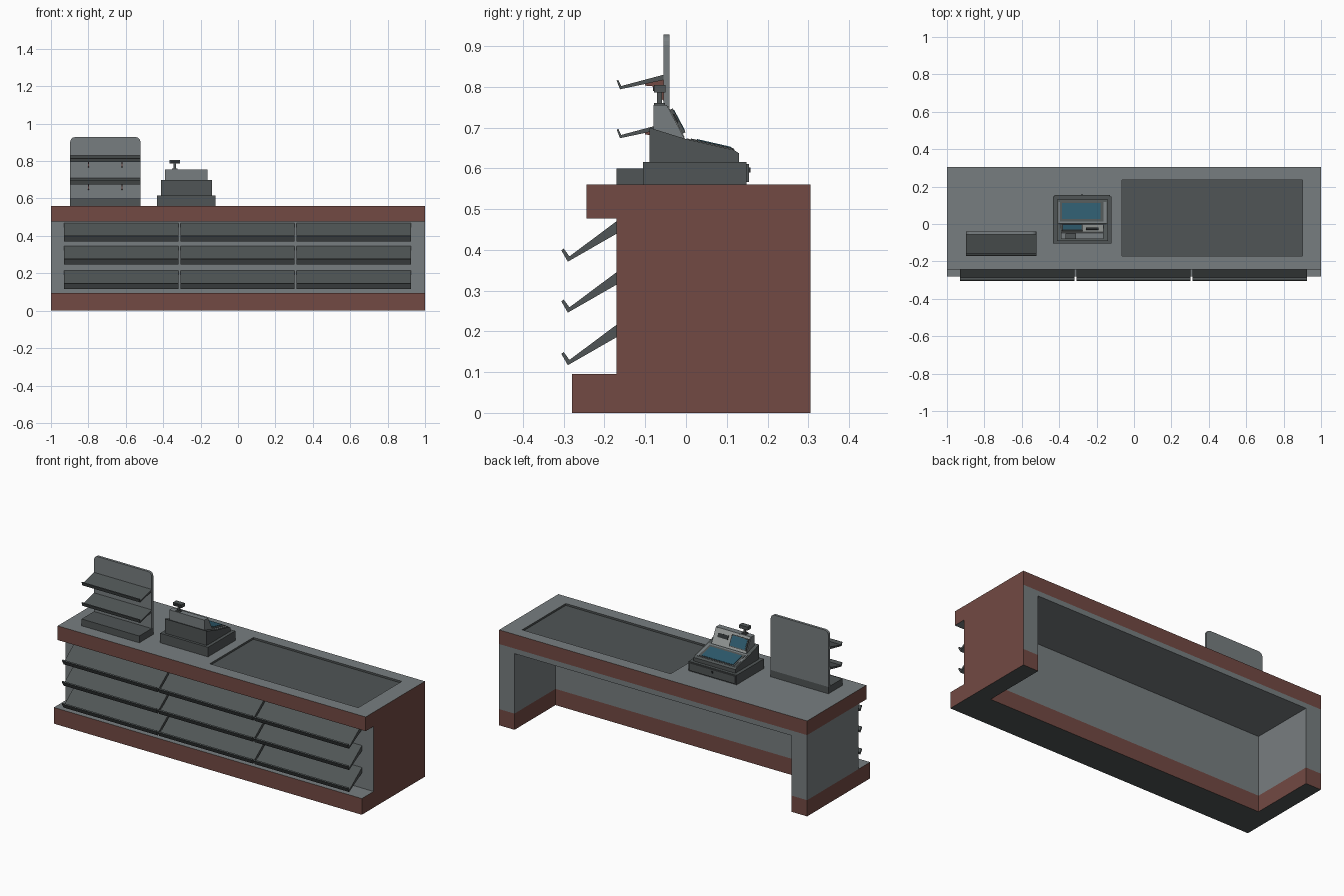
import bpy, bmesh, math
from mathutils import Vector

if "Cube" in bpy.data.objects:
    bpy.data.objects.remove(bpy.data.objects["Cube"])


def material(name, rgb):
    m = bpy.data.materials.new(name)
    m.diffuse_color = (*rgb, 1)
    m.use_nodes = True
    m.node_tree.nodes["Principled BSDF"].inputs["Base Color"].default_value = m.diffuse_color
    return m


GRAY = material("mid gray", (0.187, 0.208, 0.216))
DARK = material("dark gray", (0.08, 0.091, 0.092))
BRICK = material("brick red", (0.17, 0.068, 0.056))
BLUE = material("key blue", (0.027, 0.105, 0.155))
LIGHT = material("light gray", (0.30, 0.32, 0.31))
BLACK = material("near black", (0.025, 0.028, 0.03))


def prism(name, pts, x0, x1, mat):
    """Extrude a (y, z) profile along x."""
    bm = bmesh.new()
    face = bm.faces.new([bm.verts.new((x0, y, z)) for y, z in pts])
    ext = bmesh.ops.extrude_face_region(bm, geom=[face])
    verts = [v for v in ext["geom"] if isinstance(v, bmesh.types.BMVert)]
    bmesh.ops.translate(bm, verts=verts, vec=(x1 - x0, 0, 0))
    bmesh.ops.recalc_face_normals(bm, faces=bm.faces)
    me = bpy.data.meshes.new(name)
    bm.to_mesh(me)
    bm.free()
    me.materials.append(mat)
    ob = bpy.data.objects.new(name, me)
    bpy.context.collection.objects.link(ob)
    return ob


def box(name, x0, x1, y0, y1, z0, z1, mat):
    return prism(name, [(y0, z0), (y1, z0), (y1, z1), (y0, z1)], x0, x1, mat)


def plate(name, a, b, t0, t1, h, x0, x1, mat):
    """Thin plate lying on the slope a-b, between fractions t0 and t1."""
    a, b = Vector(a), Vector(b)
    d = (b - a).normalized()
    n = Vector((d.y, -d.x)) * h
    if n.y < 0:
        n = -n
    p, q = a.lerp(b, t0), a.lerp(b, t1)
    return prism(name, [p - n * 0.2, q - n * 0.2, q + n, p + n], x0, x1, mat)


# Counter: C-shaped profile with kneehole and belt recess cut out
counter = prism("counter", [(-.28, 0), (.305, 0), (.305, .56), (-.244, .56), (-.244, .477),
                            (-.171, .477), (-.171, .095), (-.28, .095)], -1, 1, GRAY)
BX0, BX1, BY0, BY1 = -.064, .90, -.17, .234
cutters = [box("kneehole_cutter", -.9, .9, -.075, .5, -.2, .447, GRAY),
           box("belt_cutter", BX0, BX1, BY0, BY1, .549, .7, GRAY)]
bpy.context.view_layer.objects.active = counter
for c in cutters:
    c.hide_render = True
    mod = counter.modifiers.new("cut", 'BOOLEAN')
    mod.operation, mod.solver, mod.object = 'DIFFERENCE', 'EXACT', c
    bpy.ops.object.modifier_apply(modifier=mod.name)
for c in cutters:
    bpy.data.objects.remove(c)

# Counter colours: brick bands and right end, dark belt and underside
me = counter.data
me.materials.clear()
for m in (GRAY, BRICK, DARK):
    me.materials.append(m)
bm = bmesh.new()
bm.from_mesh(me)
for z in (.095, .477):
    bmesh.ops.bisect_plane(bm, geom=bm.verts[:] + bm.edges[:] + bm.faces[:],
                           plane_co=(0, 0, z), plane_no=(0, 0, 1))
bm.normal_update()
for f in bm.faces:
    c, n = f.calc_center_median(), f.normal
    f.material_index = 0
    if abs(n.z) < .5:
        if .54 < c.z < .559:
            f.material_index = 2
        elif c.z < .095 or c.z > .477 or (n.x > .9 and c.x > .95):
            f.material_index = 1
    elif c.z < .01 or abs(c.z - .549) < .002:
        f.material_index = 2
bm.to_mesh(me)
bm.free()

# Front shelves: three rows in three columns
shelf = [(-.168, .472), (-.286, .384), (-.300, .403), (-.306, .399), (-.290, .371), (-.168, .441)]
for r, dz in enumerate((0, -.125, -.254)):
    for k, (x0, x1) in enumerate(((-.93, -.318), (-.308, .303), (.313, .925))):
        prism(f"front_shelf_{r}_{k}", [(y, z + dz) for y, z in shelf], x0, x1, DARK)

# Tabletop display rack: base, rounded back panel, two tilted shelves
RX0, RX1 = -.897, -.522
box("rack_base", RX0, RX1, -.17, -.04, .56, .6, DARK)
panel = box("rack_back_panel", RX0, RX1, -.055, -.04, .6, .928, GRAY)
bm = bmesh.new()
bm.from_mesh(panel.data)
corners = [e for e in bm.edges if all(v.co.z > .9 for v in e.verts)
           and abs(e.verts[0].co.x - e.verts[1].co.x) < .001]
bmesh.ops.bevel(bm, geom=corners, offset=.025, segments=4, profile=.5, affect='EDGES')
bm.to_mesh(panel.data)
bm.free()
rack = [(-.054, .830), (-.159, .802), (-.166, .817), (-.170, .815), (-.162, .794), (-.054, .817)]
for r, dz in enumerate((0, -.12)):
    prism(f"rack_shelf_{r}", [(y, z + dz) for y, z in rack], RX0, RX1, DARK)
    for s, x in enumerate((-.80, -.62)):
        prism(f"rack_bracket_{r}_{s}", [(y, z + dz) for y, z in (
            (-.054, .765), (-.054, .818), (-.10, .808), (-.10, .803), (-.066, .80), (-.060, .77))],
            x - .003, x + .003, BRICK)

# Cash register: drawer base and sloped body, facing the back
box("register_drawer", -.432, -.121, -.105, .148, .56, .616, DARK)
box("drawer_front", -.425, -.129, .148, .154, .566, .611, DARK)
box("drawer_lock", -.284, -.272, .154, .158, .59, .602, BLACK)
prism("register_body", [(-.09, .616), (.13, .616), (.13, .637), (.118, .645), (0, .672), (-.09, .70)],
      -.412, -.140, DARK)
KA, KB = (.118, .645), (0, .672)
plate("key_panel", KA, KB, .0, .99, .002, -.404, -.148, GRAY)
plate("keyboard_tray", KA, KB, .02, .90, .004, -.396, -.163, DARK)
plate("keyboard", KA, KB, .06, .78, .006, -.384, -.178, BLUE)

# Register head with screen, printer slot and key lock
prism("register_head", [(-.08, .69), (-.08, .755), (-.047, .755), (-.002, .67)], -.39, -.162, GRAY)
SA, SB = (-.002, .67), (-.047, .755)
plate("head_face", SA, SB, .06, .97, .002, -.386, -.166, LIGHT)
plate("screen_frame", SA, SB, .17, .86, .009, -.386, -.276, DARK)
plate("screen", SA, SB, .22, .81, .0105, -.380, -.282, BLUE)
plate("printer_slot", SA, SB, .48, .72, .006, -.256, -.19, BLACK)

# Customer display on a short pole
box("display_foot", -.352, -.324, -.078, -.052, .755, .76, DARK)
box("display_pole", -.344, -.332, -.071, -.059, .755, .79, DARK)
box("display_head", -.366, -.31, -.079, -.05, .786, .805, DARK)
box("display_glass", -.361, -.315, -.081, -.079, .79, .801, BLACK)
